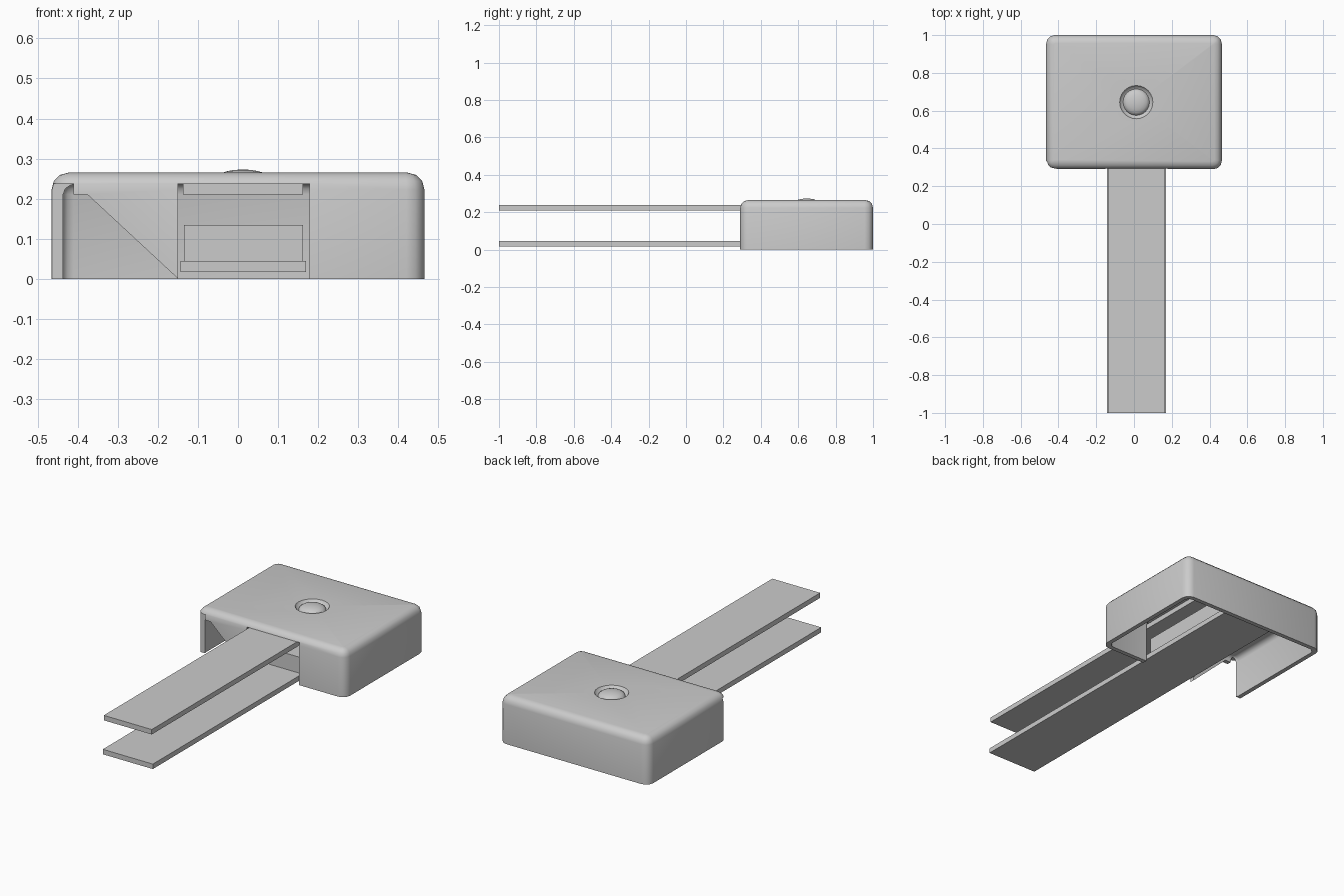
import bpy, bmesh, math

if "Cube" in bpy.data.objects:
    bpy.data.objects.remove(bpy.data.objects["Cube"])


def add_mesh(name, bm):
    bmesh.ops.recalc_face_normals(bm, faces=bm.faces)
    me = bpy.data.meshes.new(name)
    bm.to_mesh(me)
    bm.free()
    ob = bpy.data.objects.new(name, me)
    bpy.context.collection.objects.link(ob)
    return ob


def activate(ob):
    bpy.ops.object.select_all(action='DESELECT')
    ob.select_set(True)
    bpy.context.view_layer.objects.active = ob


def box_bm(x, y, z):
    bm = bmesh.new()
    bmesh.ops.create_cube(bm, size=1)
    for v in bm.verts:
        for i, (a, b) in enumerate((x, y, z)):
            v.co[i] = a if v.co[i] < 0 else b
    return bm


def box(name, x, y, z):
    return add_mesh(name, box_bm(x, y, z))


def rounded_box(name, x, y, z, r):
    """Box with rounded uprights and rounded top rim."""
    bm = box_bm(x, y, z)
    upright = [e for e in bm.edges if abs(e.verts[0].co.z - e.verts[1].co.z) > 0.1]
    bmesh.ops.bevel(bm, geom=upright, offset=r, segments=3, profile=0.5, affect='EDGES')
    rim = [e for e in bm.edges if all(v.co.z > z[1] - 0.001 for v in e.verts)]
    bmesh.ops.bevel(bm, geom=rim, offset=r * 0.93, segments=3, profile=0.5, affect='EDGES')
    return add_mesh(name, bm)


def prism(name, pts, y0, y1):
    bm = bmesh.new()
    a = [bm.verts.new((x, y0, z)) for x, z in pts]
    b = [bm.verts.new((x, y1, z)) for x, z in pts]
    bm.faces.new(a)
    bm.faces.new(b[::-1])
    for i in range(len(pts)):
        j = (i + 1) % len(pts)
        bm.faces.new((a[j], a[i], b[i], b[j]))
    return add_mesh(name, bm)


def lathe(name, profile, cx, cy, n):
    bm = bmesh.new()
    vs = [bm.verts.new((r, 0, z)) for r, z in profile]
    es = [bm.edges.new(p) for p in zip(vs, vs[1:])]
    bmesh.ops.spin(bm, geom=vs + es, cent=(0, 0, 0), axis=(0, 0, 1),
                   angle=2 * math.pi, steps=n)
    bmesh.ops.remove_doubles(bm, verts=bm.verts, dist=0.0005)
    bmesh.ops.translate(bm, verts=bm.verts, vec=(cx, cy, 0))
    ob = add_mesh(name, bm)
    if ob.data.polygons[-1].normal.z < 0:
        ob.data.flip_normals()
    return ob


def cut(ob, cutter):
    m = ob.modifiers.new("cut", 'BOOLEAN')
    m.operation, m.solver, m.object = 'DIFFERENCE', 'EXACT', cutter
    activate(ob)
    bpy.ops.object.modifier_apply(modifier=m.name)
    bpy.data.objects.remove(cutter)


# Housing: rounded box hollowed from underneath
housing = rounded_box("housing", (-0.465, 0.465), (0.29, 1.0), (0, 0.265), 0.045)
cut(housing, rounded_box("hollow_cutter", (-0.44, 0.44), (0.315, 0.975), (-0.1, 0.239), 0.03))

# Front slot, open left corner and the triangular remnant between them
opening = [(-0.5, -0.05), (0.178, -0.05), (0.178, 0.238), (-0.15, 0.238), (-0.15, 0.001),
           (-0.375, 0.21), (-0.41, 0.21), (-0.41, 0.238), (-0.5, 0.238)]
cut(housing, prism("opening_cutter", opening, 0.2, 0.33))

# Round hole for the button
BX, BY = 0.012, 0.645
bm = bmesh.new()
bmesh.ops.create_cone(bm, cap_ends=True, segments=24, radius1=0.088, radius2=0.088, depth=0.2)
bmesh.ops.translate(bm, verts=bm.verts, vec=(BX, BY, 0.265))
cut(housing, add_mesh("hole_cutter", bm))

# Domed button sitting in its dish
button = lathe("button", [(0.088, 0.265), (0.08, 0.252), (0.07, 0.247), (0.066, 0.256),
                          (0.054, 0.264), (0.038, 0.269), (0.02, 0.272), (0, 0.273)],
               BX, BY, 24)

for ob in (housing, button):
    activate(ob)
    bpy.ops.object.shade_smooth_by_angle(angle=math.radians(35))

# Two long straps running into the housing
box("upper_strap", (-0.137, 0.162), (-1.0, 0.97), (0.21, 0.238))
box("lower_strap", (-0.143, 0.169), (-1.0, 0.97), (0.017, 0.045))

# Block on the lower strap inside the housing
box("inner_block", (-0.135, 0.162), (0.33, 0.97), (0.045, 0.135))
